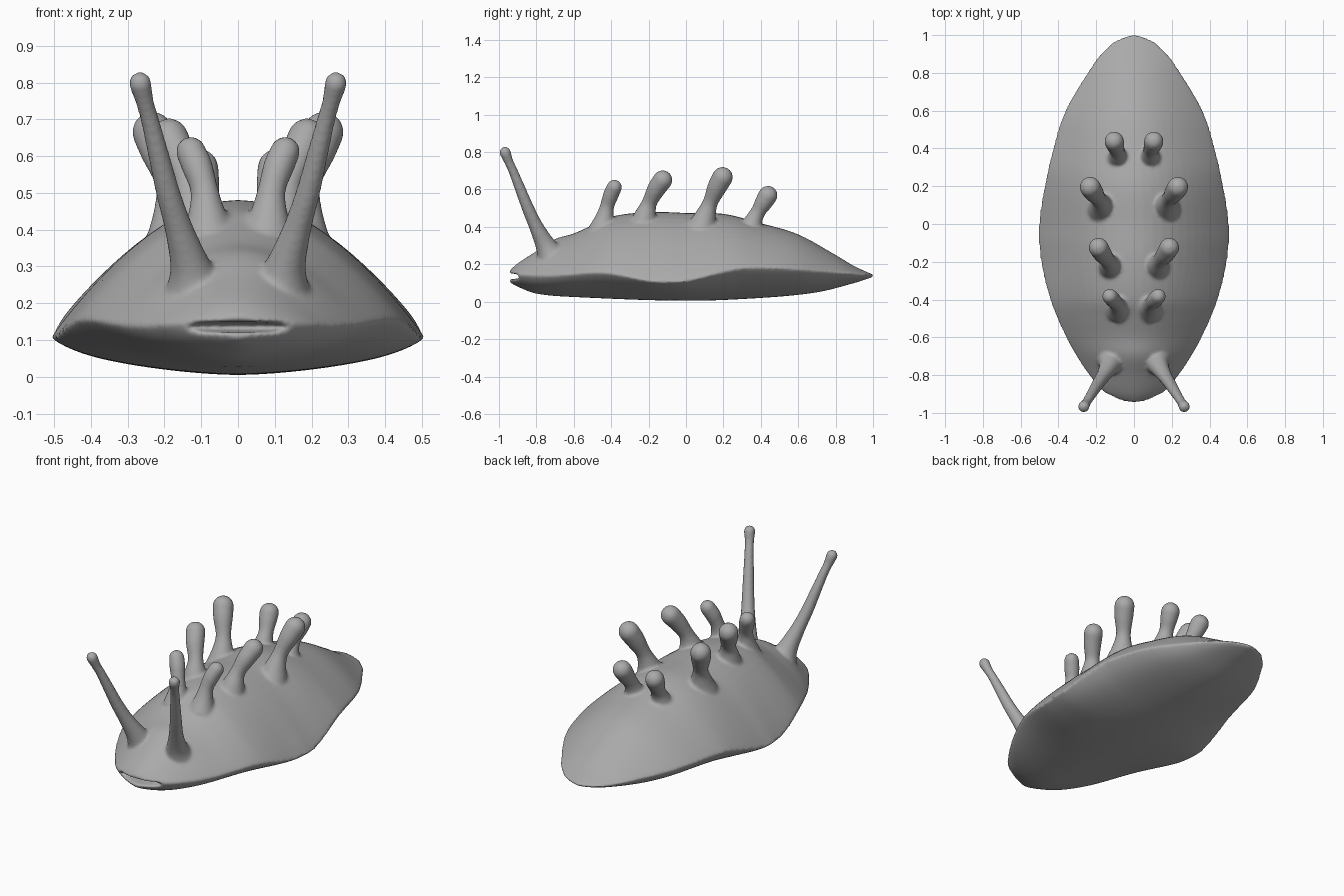
import bpy, bmesh, math
from mathutils import Vector

if "Cube" in bpy.data.objects:
    bpy.data.objects.remove(bpy.data.objects["Cube"])

skin = bpy.data.materials.new("slug_grey")
skin.diffuse_color = (0.4, 0.4, 0.4, 1)
skin.use_nodes = True
skin.node_tree.nodes["Principled BSDF"].inputs["Base Color"].default_value = skin.diffuse_color


def spline(table, y):
    """Smooth (cubic) lookup through (position, value) pairs."""
    n = len(table)
    i = 0
    while i < n - 2 and y > table[i + 1][0]:
        i += 1

    def slope(k):
        a, b = table[max(k - 1, 0)], table[min(k + 1, n - 1)]
        return (b[1] - a[1]) / (b[0] - a[0])
    (x0, v0), (x1, v1) = table[i], table[i + 1]
    h = x1 - x0
    t = min(max((y - x0) / h, 0), 1)
    return ((2*t**3 - 3*t*t + 1) * v0 + (t**3 - 2*t*t + t) * h * slope(i)
            + (3*t*t - 2*t**3) * v1 + (t**3 - t*t) * h * slope(i + 1))


def loft(name, rings):
    """Closed skin through equal-sized vertex rings."""
    bm = bmesh.new()
    vs = [[bm.verts.new(p) for p in r] for r in rings]
    n = len(vs[0])
    for a, b in zip(vs, vs[1:]):
        for i in range(n):
            bm.faces.new((a[i], a[(i + 1) % n], b[(i + 1) % n], b[i]))
    bm.faces.new(vs[0])
    bm.faces.new(vs[-1])
    bmesh.ops.recalc_face_normals(bm, faces=bm.faces)
    me = bpy.data.meshes.new(name)
    bm.to_mesh(me)
    bm.free()
    me.materials.append(skin)
    ob = bpy.data.objects.new(name, me)
    bpy.context.collection.objects.link(ob)
    return ob


# Body outlines along y: width factor, back ridge, wavy rim and sole
WIDTH = [(-.95, .50), (-.86, .47), (-.8, .455), (-.6, .473), (-.4, .496), (-.1, .51),
         (0, .505), (.2, .483), (.4, .465), (.6, .452), (.8, .41), (1, .40)]
RIDGE = [(-.945, .165), (-.9, .205), (-.8, .27), (-.7, .335), (-.6, .365), (-.5, .41), (-.4, .455),
         (-.2, .48), (0, .475), (.2, .47), (.4, .42), (.6, .36), (.8, .25), (.9, .19), (1, .145)]
RIM = [(-.945, .15), (-.8, .14), (-.7, .14), (-.5, .155), (-.4, .15), (-.2, .11), (-.1, .105),
       (0, .11), (.2, .16), (.3, .18), (.5, .18), (.7, .165), (.9, .15), (1, .14)]
SOLE = [(-.945, .105), (-.9, .08), (-.8, .043), (-.6, .025), (0, .005), (.4, .02),
        (.7, .05), (.9, .1), (1, .132)]


def body_ring(theta, n=32):
    y = 0.0275 - 0.9725 * math.cos(theta)
    w = math.sin(theta) * spline(WIDTH, y)
    top, rim, sole = (spline(t, y) for t in (RIDGE, RIM, SOLE))
    ring = []
    for i in range(2 * n):
        a = math.pi * i / n
        t = math.cos(a)
        if i <= n:
            z = rim + (top - rim) * max(math.cos(math.pi / 2 * t), 0) ** 0.9
        else:
            z = rim - (rim - sole) * (.3 * (1 - t**8) + .7 * (1 - abs(t)**1.7))
        ring.append((w * t, y, z))
    return ring


N = 90
body = loft("slug_body", [body_ring(.03 + (math.pi - .06) * k / N) for k in range(N + 1)])

# Mouth slit cut into the nose
bpy.ops.mesh.primitive_uv_sphere_add(segments=48, ring_count=24, location=(0, -.95, .136))
mouth = bpy.context.object
mouth.name = "mouth_cutter"
mouth.scale = (.19, .1, .015)
mouth.hide_render = True
cut = body.modifiers.new("mouth", 'BOOLEAN')
cut.operation = 'DIFFERENCE'
cut.object = mouth
bpy.context.view_layer.objects.active = body
bpy.ops.object.modifier_apply(modifier="mouth")
bpy.data.objects.remove(mouth)


def tube(name, path, side, seg=20):
    """Round stalk through (x, y, z, radius) points with a domed tip."""
    tables = [[(i, p[c]) for i, p in enumerate(path)] for c in range(4)]
    m = (len(path) - 1) * 6
    pts = [[spline(t, k / 6) for t in tables] for k in range(m + 1)]
    tip, d = Vector(pts[-1][:3]), (Vector(pts[-1][:3]) - Vector(pts[-2][:3])).normalized()
    r = pts[-1][3]
    for k in range(1, 7):
        a = k * math.pi / 2 / 6.3
        pts.append([*(tip + d * r * math.sin(a)), r * math.cos(a)])
    rings = []
    for k, p in enumerate(pts):
        tan = (Vector(pts[min(k + 1, len(pts) - 1)][:3]) - Vector(pts[max(k - 1, 0)][:3])).normalized()
        u = tan.cross(Vector((0, 1, 0))).normalized()
        v = tan.cross(u)
        rings.append([])
        for j in range(seg):
            a = 2 * math.pi * j / seg
            q = Vector(p[:3]) + (u * math.cos(a) + v * math.sin(a)) * p[3]
            rings[-1].append((q.x * side, q.y, q.z))
    return loft(name, rings)


# Two eye stalks, then four pairs of club-shaped back gills
STALKS = {
    "eye_stalk": [(.115, -.71, .22, .09), (.13, -.75, .30, .056), (.16, -.80, .4, .039), (.19, -.845, .5, .033),
                  (.215, -.885, .6, .029), (.24, -.925, .7, .025), (.254, -.948, .75, .025), (.266, -.967, .798, .031)],
    "gill_1": [(.08, -.45, .38, .075), (.085, -.435, .45, .05), (.092, -.422, .51, .038),
               (.11, -.402, .57, .042), (.128, -.383, .612, .041)],
    "gill_2": [(.115, -.23, .40, .08), (.125, -.215, .47, .057), (.137, -.195, .53, .041),
               (.165, -.16, .60, .049), (.187, -.125, .65, .053)],
    "gill_3": [(.165, .08, .38, .085), (.172, .105, .46, .057), (.185, .13, .53, .041),
               (.212, .165, .61, .052), (.232, .195, .665, .056)],
    "gill_4": [(.085, .34, .36, .075), (.085, .36, .43, .05), (.088, .385, .48, .04),
               (.098, .415, .53, .048), (.105, .438, .568, .052)],
}
parts = [tube(name, path, s) for name, path in STALKS.items() for s in (1, -1)]

# Fuse everything into one soft skin
bpy.ops.object.select_all(action='DESELECT')
for ob in parts + [body]:
    ob.select_set(True)
bpy.context.view_layer.objects.active = body
bpy.ops.object.join()
remesh = body.modifiers.new("fuse", 'REMESH')
remesh.mode = 'VOXEL'
remesh.voxel_size = 0.009
remesh.use_smooth_shade = True
soft = body.modifiers.new("soften", 'SMOOTH')
soft.factor = 0.5
soft.iterations = 6
